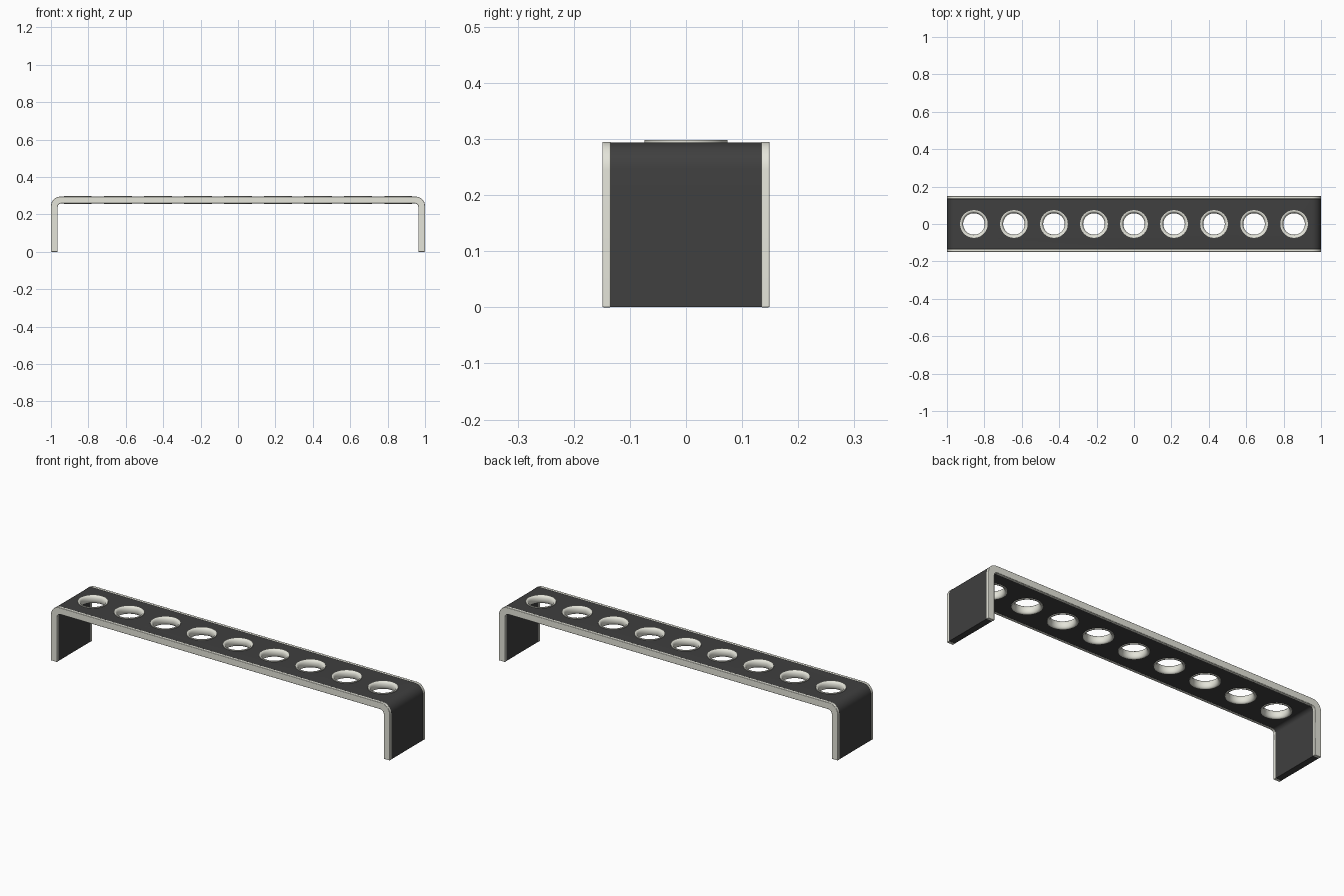
import bpy, bmesh, math

if "Cube" in bpy.data.objects:
    bpy.data.objects.remove(bpy.data.objects["Cube"])

TOP, THICK = 0.295, 0.036
RING_R, HOLES, PITCH = 0.074, 9, 0.214


def material(name, color):
    m = bpy.data.materials.new(name)
    m.diffuse_color = (*color, 1)
    m.use_nodes = True
    m.node_tree.nodes["Principled BSDF"].inputs["Base Color"].default_value = m.diffuse_color
    return m


dark = material("dark_grey", (0.05, 0.05, 0.05))
light = material("warm_white", (0.78, 0.78, 0.70))


def finish(name, bm, mat):
    bmesh.ops.recalc_face_normals(bm, faces=bm.faces)
    me = bpy.data.meshes.new(name)
    bm.to_mesh(me)
    bm.free()
    ob = bpy.data.objects.new(name, me)
    bpy.context.collection.objects.link(ob)
    me.materials.append(mat)
    return ob


def smooth(ob, angle=35):
    bpy.ops.object.select_all(action='DESELECT')
    ob.select_set(True)
    bpy.context.view_layer.objects.active = ob
    bpy.ops.object.shade_smooth_by_angle(angle=math.radians(angle))


def arch_line(half, top, r, bottom=0.0, n=8):
    """Upside-down U from left foot to right foot with round corners."""
    pts = [(-half, bottom)]
    for cx, start in ((-half + r, 180), (half - r, 90)):
        for i in range(n + 1):
            a = math.radians(start - 90 * i / n)
            pts.append((cx + r * math.cos(a), top - r + r * math.sin(a)))
    return pts + [(half, bottom)]


def arch(name, y0, y1, inset, mat):
    """Bent strip between two y values."""
    outer = arch_line(1 - inset, TOP - inset, 0.05 - inset, inset)
    inner = arch_line(1 - THICK + inset, TOP - THICK + inset, 0.02 + inset, inset)
    bm = bmesh.new()
    rows = [[bm.verts.new((x, y, z)) for x, z in line]
            for line, y in ((outer, y0), (outer, y1), (inner, y1), (inner, y0))]
    for k in range(4):
        a, b = rows[k], rows[(k + 1) % 4]
        for i in range(len(a) - 1):
            bm.faces.new((a[i], a[i + 1], b[i + 1], b[i]))
    for i in (0, -1):
        bm.faces.new([r[i] for r in rows])
    return finish(name, bm, mat)


hole_x = [(i - (HOLES - 1) / 2) * PITCH for i in range(HOLES)]
mid = TOP - THICK / 2

# Dark bent panel with round holes
panel = arch("shelf_panel", -0.135, 0.135, 0.001, dark)
bm = bmesh.new()
for x in hole_x:
    new = bmesh.ops.create_cone(bm, cap_ends=True, segments=48, radius1=0.071,
                                radius2=0.071, depth=0.12)["verts"]
    bmesh.ops.translate(bm, verts=new, vec=(x, 0, mid))
cutter = finish("hole_cutter", bm, dark)
cutter.hide_render = True
cutter.hide_set(True)
mod = panel.modifiers.new("holes", 'BOOLEAN')
mod.operation, mod.solver, mod.object = 'DIFFERENCE', 'EXACT', cutter
smooth(panel)

# Light edge trims, front and back
for name, y0, y1 in (("front_edge_trim", -0.149, -0.134), ("back_edge_trim", 0.134, 0.149)):
    trim = arch(name, y0, y1, 0, light)
    bev = trim.modifiers.new("soft_edge", 'BEVEL')
    bev.width, bev.segments, bev.limit_method = 0.002, 2, 'ANGLE'
    smooth(trim)

# Grommet rings: flared inner wall, straight outer wall
h = THICK / 2 + 0.003
section = [(RING_R, -h), (RING_R, h)]
for i in range(11):
    a = math.radians(90 - 18 * i)
    section.append((RING_R - 0.004 - 0.0125 * math.cos(a), h * math.sin(a)))
SEG = 48
for idx, x in enumerate(hole_x):
    bm = bmesh.new()
    rings = [[bm.verts.new((x + r * math.cos(2 * math.pi * s / SEG),
                            r * math.sin(2 * math.pi * s / SEG), mid + z))
              for s in range(SEG)] for r, z in section]
    for k in range(len(rings)):
        a, b = rings[k], rings[(k + 1) % len(rings)]
        for s in range(SEG):
            t = (s + 1) % SEG
            bm.faces.new((a[s], a[t], b[t], b[s]))
    smooth(finish(f"hole_ring_{idx + 1}", bm, light), 50)
